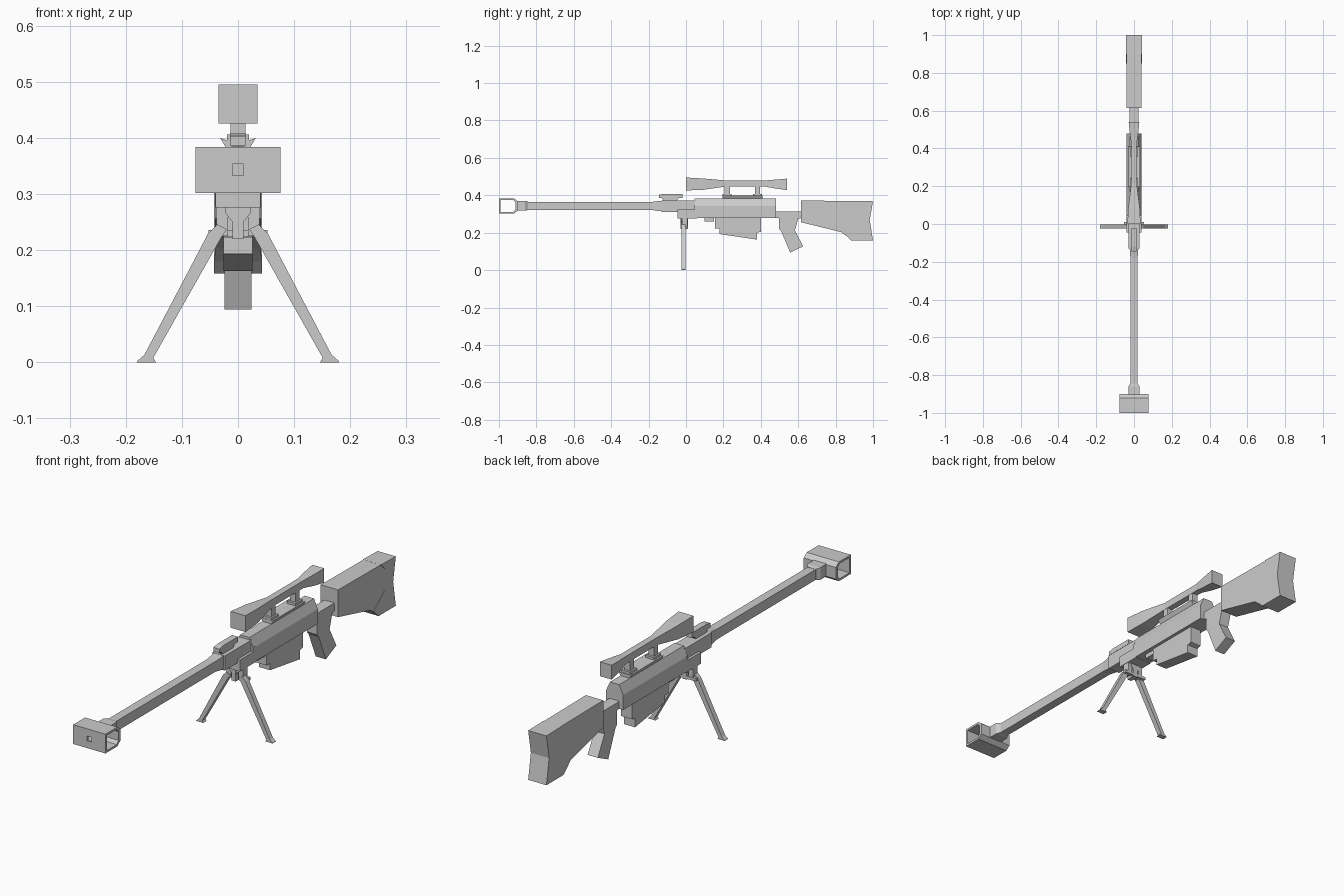
import bpy, bmesh


def finish(name, bm):
    bmesh.ops.recalc_face_normals(bm, faces=bm.faces)
    me = bpy.data.meshes.new(name)
    bm.to_mesh(me)
    bm.free()
    ob = bpy.data.objects.new(name, me)
    bpy.context.collection.objects.link(ob)
    return ob


def loft(name, rings):
    """Closed skin over rings of equal point count."""
    bm = bmesh.new()
    vs = [[bm.verts.new(p) for p in r] for r in rings]
    n = len(vs[0])
    for a, b in zip(vs, vs[1:]):
        for i in range(n):
            j = (i + 1) % n
            bm.faces.new((a[i], a[j], b[j], b[i]))
    bm.faces.new(vs[0])
    bm.faces.new(vs[-1])
    return finish(name, bm)


def side(name, pts, hw):
    """(y, z) outline with half width hw."""
    return loft(name, [[(x, y, z) for y, z in pts] for x in (-hw, hw)])


def front(name, pts, y0, y1):
    """(x, z) outline extruded along y."""
    return loft(name, [[(x, y, z) for x, z in pts] for y in (y0, y1)])


def box(name, x0, x1, y0, y1, z0, z1):
    return front(name, [(x0, z0), (x1, z0), (x1, z1), (x0, z1)], y0, y1)


def tube(name, secs):
    """Square tube through (y, half width, z0, z1) sections."""
    return loft(name, [[(-w, y, a), (w, y, a), (w, y, b), (-w, y, b)]
                       for y, w, a, b in secs])


def mirror_x(ob):
    ob.modifiers.new("mirror", "MIRROR").use_axis[0] = True


# muzzle brake: thin shell open at both sides, small bore in the front
outer = [(-1, .302), (-.92, .302), (-.9, .318), (-.9, .368), (-.92, .384), (-1, .384)]
inner = [(-.991, .311), (-.924, .311), (-.912, .324), (-.912, .362), (-.924, .375), (-.991, .375)]
bm = bmesh.new()
v = [[[bm.verts.new((x, *p)) for p in loop] for loop in (outer, inner)] for x in (-.076, .076)]
for i in range(6):
    j = (i + 1) % 6
    for s in v:
        bm.faces.new((s[0][i], s[0][j], s[1][j], s[1][i]))
    for k in (0, 1):
        bm.faces.new((v[0][k][i], v[0][k][j], v[1][k][j], v[1][k][i]))
brake = finish("muzzle_brake", bm)
cutter = box("bore_cutter", -.01, .01, -1.02, -.98, .333, .353)
cutter.hide_render = True
cutter.hide_viewport = True
cut = brake.modifiers.new("bore", "BOOLEAN")
cut.object = cutter
cut.solver = "EXACT"

# barrel
tube("barrel_collar", [(-.905, .03, .318, .37), (-.86, .03, .318, .37), (-.845, .02, .321, .366)])
tube("barrel", [(-.9, .019, .321, .365), (-.18, .019, .321, .365), (-.13, .023, .314, .371), (.06, .023, .314, .371)])
tube("barrel_sleeve", [(-.13, .029, .31, .372), (.05, .029, .31, .372)])
side("front_sight_base", [(-.12, .37), (-.13, .385), (-.04, .385), (-.05, .37)], .012)
side("front_sight", [(-.145, .386), (-.145, .403), (-.12, .408), (-.02, .408), (-.02, .386)], .014)

# receiver
front("upper_receiver", [(-.04, .279), (.04, .279), (.04, .342), (.022, .382), (-.022, .382), (-.04, .342)], .045, .48)
side("lower_receiver_front", [(-.045, .276), (.06, .276), (.06, .345), (.045, .345), (.045, .325), (-.045, .325)], .04)
box("front_catch", -.02, .02, .1, .15, .26, .28)
side("magazine", [(.155, .28), (.155, .222), (.178, .222), (.178, .193), (.38, .163), (.38, .2), (.4, .205), (.4, .28)], .026)

# grip, link and stock
side("grip", [(.485, .312), (.61, .312), (.625, .28), (.6, .275), (.582, .212), (.627, .127), (.557, .094),
              (.51, .205), (.497, .222), (.497, .278)], .024)
box("stock_link", -.021, .021, .47, .65, .279, .312)
side("stock", [(.615, .372), (.93, .369), (.93, .18), (.885, .162), (.83, .203), (.615, .256)], .041)
side("butt_pad", [(.9, .37), (1, .368), (.982, .267), (1, .158), (.885, .158), (.85, .19), (.925, .25), (.925, .345)], .043)

# scope and mounts
tube("scope", [(0, .035, .426, .495), (.09, .03, .429, .49), (.215, .014, .447, .479), (.42, .014, .447, .479),
               (.48, .022, .436, .484), (.54, .028, .428, .489)])
front("scope_rail", [(-.02, .38), (.02, .38), (.032, .4), (.02, .396), (-.02, .396), (-.032, .4)], .195, .41)
for i, y in enumerate((.22, .382)):
    box(f"scope_mount_{i}", -.013, .013, y - .014, y + .014, .39, .45)
    box(f"scope_mount_foot_{i}", -.02, .02, y - .024, y + .024, .392, .406)

# bipod
box("bipod_post", -.01, .01, -.03, .01, .22, .28)
front("bipod_head", [(-.022, .28), (-.022, .265), (-.01, .25), (.01, .25), (.022, .265), (.022, .28)], -.028, .01)
box("bipod_crossbar", -.053, .053, -.004, .01, .224, .236)
mirror_x(box("bipod_bracket", .018, .038, -.022, .008, .225, .278))
mirror_x(front("bipod_leg", [(.02, .237), (.037, .246), (.053, .23), (.167, .013), (.18, .002), (.18, 0), (.146, 0),
                             (.151, .008), (.03, .222)], -.025, -.003))
